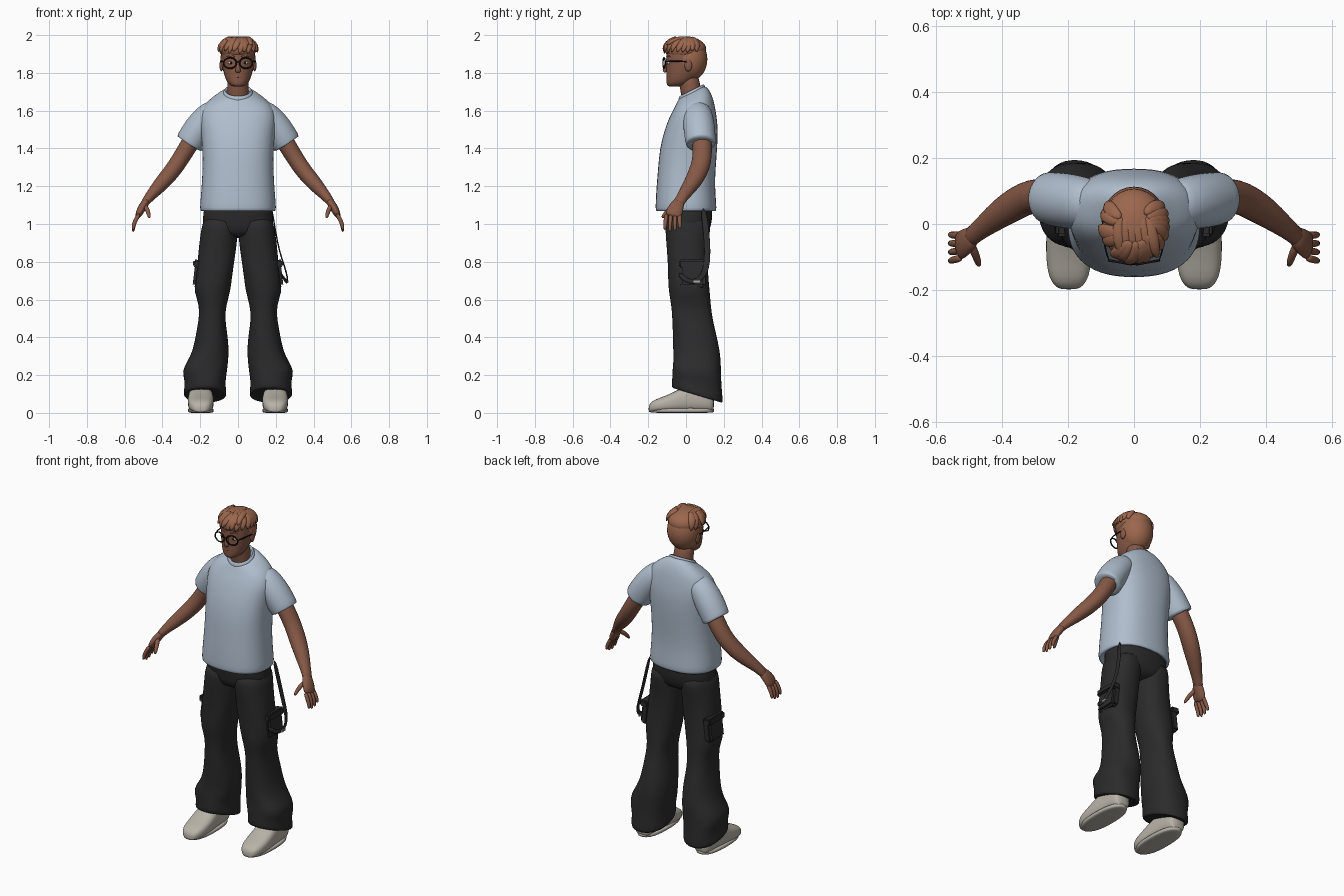
import bpy, bmesh, math, random
from mathutils import Vector, Matrix

random.seed(4)
X, Y, Z = Vector((1, 0, 0)), Vector((0, 1, 0)), Vector((0, 0, 1))


def material(name, rgb):
    m = bpy.data.materials.new(name)
    m.diffuse_color = (*rgb, 1)
    return m


SHIRT = material("pale blue cotton", (0.43, 0.51, 0.61))
PANTS = material("charcoal cloth", (0.024, 0.024, 0.025))
SHOE = material("beige canvas", (0.48, 0.45, 0.39))
SKIN = material("brown skin", (0.24, 0.10, 0.062))
HAIR = material("auburn hair", (0.33, 0.135, 0.075))
BLACK = material("black plastic", (0.008, 0.008, 0.009))
WHITE = material("eye white", (0.6, 0.56, 0.52))
LIP = material("dark lip", (0.15, 0.05, 0.04))
METAL = material("grey metal", (0.4, 0.4, 0.4))


def finish(name, bm, mat, mirror=False, level=0, smooth=True):
    bmesh.ops.recalc_face_normals(bm, faces=bm.faces)
    me = bpy.data.meshes.new(name)
    bm.to_mesh(me)
    bm.free()
    me.materials.append(mat)
    for f in me.polygons:
        f.use_smooth = smooth
    ob = bpy.data.objects.new(name, me)
    bpy.context.collection.objects.link(ob)
    if mirror:
        ob.modifiers.new("mirror", "MIRROR").use_mirror_merge = False
    if level:
        s = ob.modifiers.new("smooth", "SUBSURF")
        s.levels = s.render_levels = level
    return ob


def flat(x, y, z, rx, ry, tilt=0):
    """Horizontal ring, rising by tilt along y."""
    return Vector((x, y, z)), X * rx, Vector((0, ry, ry * tilt))


def box_ring(z, x0, x1, y0, y1, tilt=0):
    return flat((x0 + x1) / 2, (y0 + y1) / 2, z, (x1 - x0) / 2, (y1 - y0) / 2, tilt)


def tube(pts, ref):
    """Rings square to a path; the second radius lies along ref."""
    out, c = [], [Vector(p[:3]) for p in pts]
    for i, p in enumerate(pts):
        t = (c[min(i + 1, len(c) - 1)] - c[max(i - 1, 0)]).normalized()
        u = t.cross(ref).normalized()
        out.append((c[i], u * p[3], u.cross(t) * p[4]))
    return out


def loft(name, rings, mat, mirror=False, n=20, level=1, p=2.0, fold=0.0):
    bm, loops = bmesh.new(), []
    for c, u, v in rings:
        loop = []
        for k in range(n):
            a = 2 * math.pi * k / n
            ca, sa = math.cos(a), math.sin(a)
            w = 1 + fold * math.sin(4 * a + c.z * 22)
            loop.append(bm.verts.new(c + u * w * math.copysign(abs(ca) ** (2 / p), ca)
                                     + v * w * math.copysign(abs(sa) ** (2 / p), sa)))
        loops.append(loop)
    for a, b in zip(loops, loops[1:]):
        for k in range(n):
            bm.faces.new((a[k], a[(k + 1) % n], b[(k + 1) % n], b[k]))
    bm.faces.new(loops[0])
    bm.faces.new(loops[-1])
    return finish(name, bm, mat, mirror, level)


def ball(name, c, r, mat, mirror=False, seg=20):
    bm = bmesh.new()
    bmesh.ops.create_uvsphere(bm, u_segments=seg, v_segments=seg // 2 + 2, radius=1,
                              matrix=Matrix.Translation(c) @ Matrix.Diagonal((*r, 1)))
    return finish(name, bm, mat, mirror)


def block(name, c, size, mat, bevel=0.0, turn=0.0):
    bm = bmesh.new()
    bmesh.ops.create_cube(bm, size=1, matrix=Matrix.Translation(c)
                          @ Matrix.Rotation(turn, 4, 'Y') @ Matrix.Diagonal((*size, 1)))
    if bevel:
        bmesh.ops.bevel(bm, geom=bm.edges[:], offset=bevel, segments=2, affect='EDGES')
    return finish(name, bm, mat, smooth=False)


# Shirt: body, collar and sleeves
loft("shirt_body", [flat(*r) for r in [
    (0, 0, 1.09, .17, .13), (0, 0, 1.065, .19, .15), (0, 0, 1.07, .202, .162), (0, 0, 1.10, .202, .162),
    (0, -.002, 1.2, .193, .155), (0, .005, 1.3, .188, .153), (0, .013, 1.4, .19, .153),
    (0, .028, 1.5, .198, .142), (0, .038, 1.57, .205, .125), (0, .045, 1.63, .185, .105, .1),
    (0, .045, 1.67, .135, .09, .25), (0, .033, 1.695, .085, .074, .5), (0, .03, 1.70, .06, .055, .5)]],
    SHIRT, n=28, p=2.4)
loft("shirt_collar", [flat(0, .03, z, r, r * .9, .5) for z, r in
     [(1.68, .078), (1.692, .08), (1.707, .074), (1.71, .068), (1.70, .062), (1.68, .06)]], SHIRT, n=24)
loft("shirt_sleeves", tube([
    (.10, .06, 1.605, .06, .065), (.14, .062, 1.585, .074, .078), (.19, .068, 1.53, .08, .084),
    (.228, .073, 1.475, .08, .084), (.256, .078, 1.428, .079, .08), (.26, .079, 1.422, .077, .078),
    (.258, .078, 1.425, .064, .064), (.24, .075, 1.455, .06, .06)], Y), SHIRT, mirror=True)

# Arms and hands
loft("arms", tube([
    (.215, .08, 1.49, .05, .052), (.265, .088, 1.41, .048, .052), (.31, .085, 1.335, .046, .052),
    (.352, .065, 1.275, .045, .052), (.40, .035, 1.22, .042, .046), (.445, .0, 1.17, .033, .036),
    (.48, -.028, 1.13, .024, .029), (.50, -.045, 1.10, .022, .033)], Y), SKIN, mirror=True, n=16)
loft("palms", tube([
    (.478, -.028, 1.13, .02, .027), (.50, -.047, 1.10, .023, .038), (.52, -.062, 1.065, .021, .046),
    (.532, -.07, 1.035, .015, .042)], Y), SKIN, mirror=True, n=14)
for i, drop in enumerate((.0, -.012, -.008, .008)):
    y = -.102 + i * .023
    loft(f"finger_{i + 1}", tube([
        (.522, y, 1.055, .012, .012), (.54, y * 1.05, 1.025, .0125, .0125),
        (.553, y * 1.12 + .004, .995, .011, .011), (.556, y * 1.18 + .008, .967 + drop, .008, .008)], Y),
        SKIN, mirror=True, n=8)
loft("thumbs", tube([(.50, -.05, 1.105, .014, .016), (.482, -.085, 1.08, .014, .014),
                     (.473, -.11, 1.055, .012, .012), (.468, -.128, 1.03, .008, .008)], Y),
     SKIN, mirror=True, n=8)

# Trousers: hips, baggy legs, cargo pockets, hanging strap
loft("trouser_hips", [flat(*r) for r in [
    (0, .01, 1.12, .175, .125), (0, .01, 1.09, .18, .13), (0, .015, 1.02, .19, .125),
    (0, .012, .965, .185, .115), (0, .01, .925, .10, .085)]], PANTS, n=24, p=2.4)
loft("trouser_legs", [box_ring(*r) for r in [
    (1.05, .0, .18, -.11, .135), (.98, .0, .193, -.11, .13), (.9, .006, .205, -.104, .118),
    (.8, .018, .215, -.098, .115), (.7, .034, .228, -.095, .12), (.64, .042, .232, -.09, .125),
    (.57, .062, .205, -.078, .132), (.5, .068, .208, -.075, .142), (.42, .056, .222, -.07, .16),
    (.33, .048, .238, -.067, .178), (.27, .052, .27, -.068, .186), (.22, .055, .302, -.074, .188, -.1),
    (.16, .068, .278, -.074, .19, -.2), (.105, .06, .29, -.076, .195, -.3),
    (.088, .066, .284, -.07, .19, -.3), (.10, .085, .265, -.05, .17, -.3)]],
    PANTS, mirror=True, n=24, p=2.3, fold=.018)
for side, name in ((1, "left"), (-1, "right")):
    block(f"cargo_pocket_{name}", (side * .208, .035, .735), (.05, .135, .14), PANTS, .012, side * -.12)
    block(f"pocket_flap_{name}", (side * .212, .035, .79), (.052, .145, .04), PANTS, .008, side * -.12)
loft("hanging_strap", tube([
    (.178, .09, 1.09, .018, .004), (.198, .108, .96, .018, .004), (.22, .115, .85, .018, .004),
    (.25, .108, .765, .018, .004), (.263, .085, .715, .016, .004), (.26, .045, .692, .014, .004),
    (.25, .0, .70, .014, .004), (.225, -.04, .74, .014, .004)], X), PANTS, n=8)
block("strap_buckle", (.262, .058, .695), (.012, .035, .014), METAL, .002)

# Shoes, lofted from toe to heel
loft("shoes", [(Vector((.197, y, h / 2 + .004)), X * w, Z * (h / 2)) for y, w, h in [
    (-.198, .022, .03), (-.19, .042, .05), (-.16, .062, .07), (-.11, .069, .085), (-.05, .07, .115),
    (.0, .066, .14), (.08, .06, .15), (.13, .055, .14), (.15, .04, .12)]], SHOE, mirror=True, p=2.8)
loft("shoe_soles", [flat(.197, -.022, z, w, l) for z, w, l in
     [(.0, .06, .165), (.003, .068, .172), (.022, .07, .175), (.026, .062, .168)]],
     SHOE, mirror=True, p=2.4)

# Neck and head
loft("neck", [flat(*r) for r in [(0, .04, 1.62, .065, .06), (0, .032, 1.68, .058, .056),
     (0, .018, 1.74, .056, .056), (0, .01, 1.80, .056, .056)]], SKIN)
loft("head", [flat(*r) for r in [
    (0, -.066, 1.727, .022, .028), (0, -.058, 1.733, .04, .045, -.1), (0, -.038, 1.752, .06, .066, -.1),
    (0, -.018, 1.785, .073, .086), (0, -.008, 1.825, .081, .098), (0, -.003, 1.87, .087, .103),
    (0, .0, 1.92, .088, .105), (0, .0, 1.96, .074, .088), (0, 0, 1.985, .04, .05)]], SKIN, n=24, p=2.15)
loft("nose", tube([(0, -.098, 1.868, .006, .008), (0, -.106, 1.84, .012, .009),
                   (0, -.117, 1.815, .011, .015), (0, -.107, 1.802, .01, .016)], X), SKIN, n=10)
ball("ears", (.088, .012, 1.84), (.01, .02, .032), SKIN, True)
ball("eyes", (.037, -.091, 1.853), (.016, .01, .008), WHITE, True, 12)
ball("irises", (.037, -.099, 1.853), (.006, .004, .007), BLACK, True, 12)
loft("eyebrows", tube([(.015, -.103, 1.884, .005, .004), (.04, -.099, 1.891, .005, .004),
                       (.062, -.082, 1.885, .003, .004)], Y), HAIR, True, n=8)
loft("lips", tube([(-.026, -.093, 1.776, .003, .004), (0, -.104, 1.777, .006, .005),
                   (.026, -.093, 1.776, .003, .004)], Y), LIP, n=8)

# Glasses: rims, bridge and side arms
loft("glasses_rims", tube([(.042 + .034 * math.cos(a), -.116 + .006 * math.cos(a), 1.852 + .028 * math.sin(a),
     .004, .004) for a in [i * math.pi / 10 for i in range(22)]], Y), BLACK, True, n=6, level=0)
loft("glasses_bridge", tube([(x, -.121, 1.858, .003, .003) for x in (-.012, 0, .012)], Y), BLACK, n=6)
loft("glasses_arms", tube([(.075, -.112, 1.86, .003, .005), (.09, -.07, 1.862, .003, .005),
     (.094, .0, 1.862, .003, .004), (.094, .02, 1.85, .003, .004)], Z), BLACK, True, n=6)

# Hair: back and crown volumes, then swept locks
ball("hair_back", (0, .02, 1.872), (.093, .093, .115), HAIR, seg=28)
ball("hair_crown", (0, -.003, 1.925), (.096, .11, .068), HAIR, seg=28)


def on_crown(az, el, push=1.0):
    return Vector((.099 * math.cos(el) * math.sin(az), -.003 - .112 * math.cos(el) * math.cos(az),
                   1.925 + .068 * math.sin(el))) + Vector((math.sin(az), -math.cos(az), 0)) * (push - 1) * .1


for i in range(17):
    az = math.radians(-125 + i * 250 / 16 + random.uniform(-6, 6))
    low = random.uniform(-.45, -.1)
    twist = random.uniform(.15, .45)
    path = [(az + twist, 1.15, .012), (az + twist * .7, .8, .024), (az + twist * .3, .3, .023), (az, low, .004)]
    pts = [(*on_crown(a, e, 1.0 + .03 * k), w, min(w, .012)) for k, (a, e, w) in enumerate(path)]
    loft(f"hair_lock_{i + 1}", tube(pts, on_crown(az, .6) - Vector((0, 0, 1.9))), HAIR, n=8)
for i in range(6):
    x = -.05 + i * .02
    loft(f"top_lock_{i + 1}", tube([
        (x * .8, .03, 1.982, .012, .006), (x, -.02, 1.986, .022, .012),
        (x + .01, -.07, 1.974, .022, .014), (x + .022, -.105, 1.945, .005, .006)], Z), HAIR, n=8)
